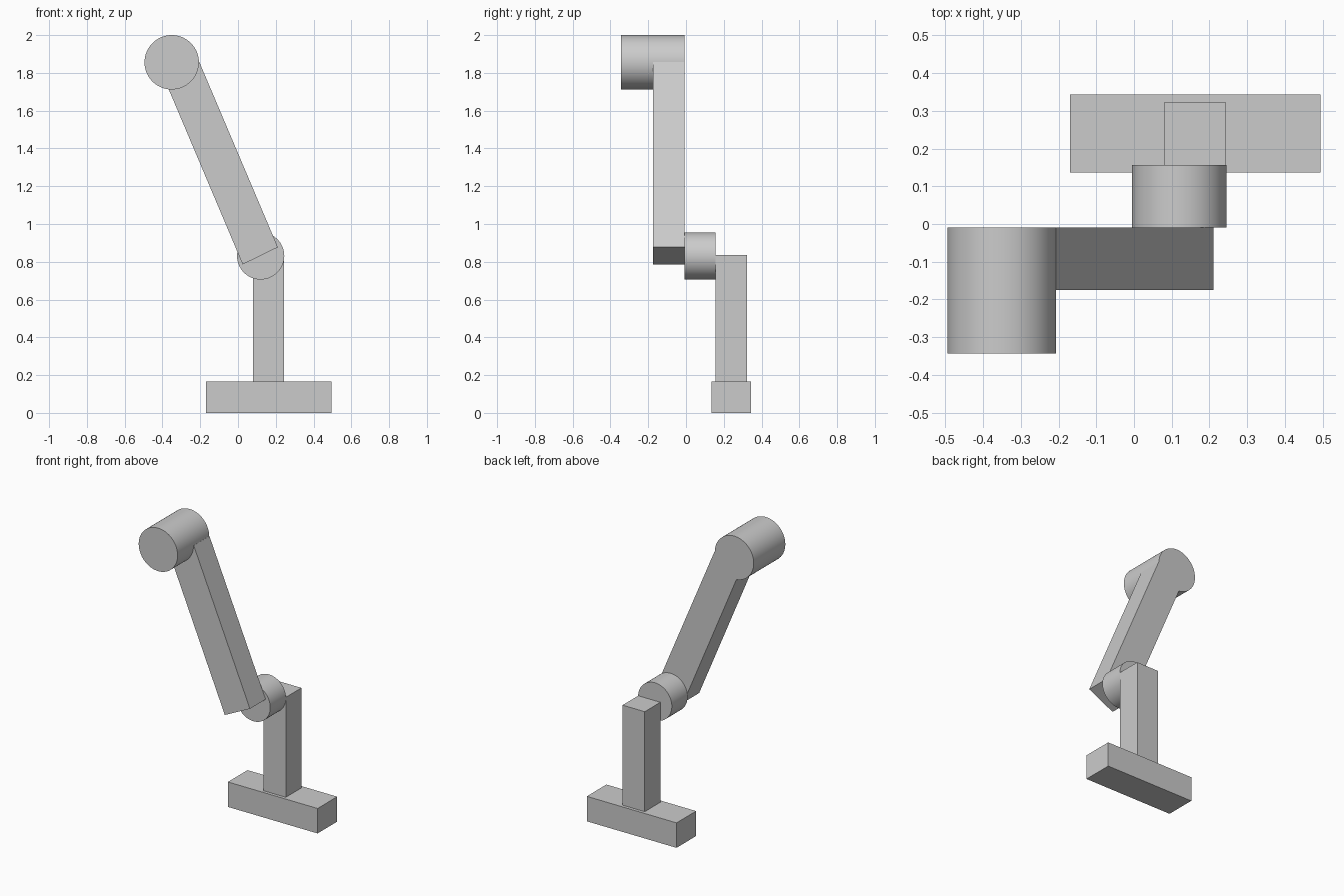
import bpy
from math import radians

cube = bpy.data.objects.get("Cube")
if cube:
    bpy.data.objects.remove(cube, do_unlink=True)

# Single flat grey
grey = bpy.data.materials.new("plain_grey")
grey.use_nodes = True
colour = (0.6, 0.6, 0.6, 1)
grey.diffuse_color = colour
bsdf = next(n for n in grey.node_tree.nodes if n.type == 'BSDF_PRINCIPLED')
bsdf.inputs["Base Color"].default_value = colour


def box(name, x, y, z):
    """Box from (min, max) ranges on each axis."""
    spans = (x, y, z)
    bpy.ops.mesh.primitive_cube_add(size=1, location=[sum(s) / 2 for s in spans])
    ob = bpy.context.object
    ob.name = name
    ob.scale = [s[1] - s[0] for s in spans]
    bpy.ops.object.transform_apply(location=False, rotation=False, scale=True)
    ob.data.materials.append(grey)


def drum(name, x, z, radius, y):
    """Cylinder lying along y."""
    bpy.ops.mesh.primitive_cylinder_add(
        vertices=64, radius=radius, depth=y[1] - y[0],
        location=(x, sum(y) / 2, z), rotation=(radians(90), 0, 0))
    ob = bpy.context.object
    ob.name = name
    ob.data.materials.append(grey)
    bpy.ops.object.shade_smooth_by_angle(angle=radians(30))


def slab(name, outline, y):
    """Closed x-z outline extruded along y."""
    n = len(outline)
    verts = [(px, py, pz) for py in y for px, pz in outline]
    faces = [tuple(range(n)), tuple(reversed(range(n, 2 * n)))]
    faces += [(i, i + n, (i + 1) % n + n, (i + 1) % n) for i in range(n)]
    mesh = bpy.data.meshes.new(name)
    mesh.from_pydata(verts, [], faces)
    mesh.materials.append(grey)
    ob = bpy.data.objects.new(name, mesh)
    bpy.context.collection.objects.link(ob)


# Foot and upright
box("base", (-0.17, 0.494), (0.136, 0.343), (0, 0.167))
box("post", (0.08, 0.244), (0.157, 0.322), (0.167, 0.836))

# Pivot between post and arm
drum("elbow_joint", 0.12, 0.831, 0.125, (-0.009, 0.157))

# Leaning arm, slightly skewed at its ends
slab("arm", [(0.025, 0.786), (0.211, 0.877), (-0.205, 1.858), (-0.39, 1.768)],
     (-0.175, -0.009))

# Head at the top of the arm
drum("head", -0.351, 1.856, 0.144, (-0.343, -0.009))
